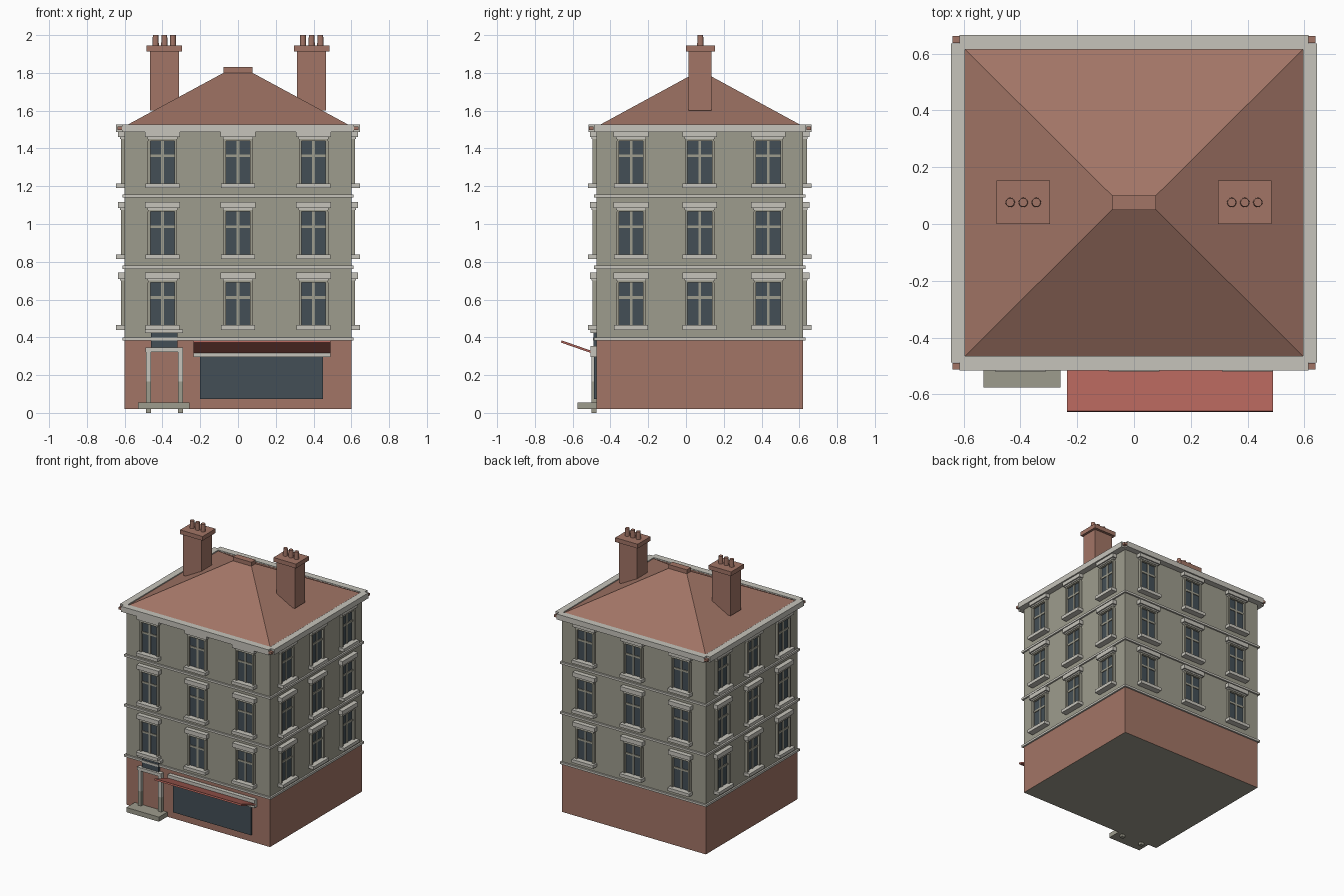
import bpy, bmesh
from math import pi, atan2, hypot
from mathutils import Matrix, Vector

cube = bpy.data.objects.get("Cube")
if cube:
    bpy.data.objects.remove(cube, do_unlink=True)


def material(name, *rgb):
    lin = [((c / 255 + 0.055) / 1.055) ** 2.4 for c in rgb] + [1]
    m = bpy.data.materials.new(name)
    m.use_nodes = True
    m.diffuse_color = lin
    m.node_tree.nodes["Principled BSDF"].inputs["Base Color"].default_value = lin
    return m


BRICK = material("terracotta_brick", 162, 117, 102)
STONE = material("grey_stone", 158, 156, 141)
TRIM = material("pale_trim", 198, 196, 187)
GLASS = material("dark_glass", 68, 79, 86)
RED = material("awning_red", 174, 98, 88)

# Wall planes: half width, front, back and the depth centre
W, F, B = 0.6, -0.475, 0.62
MID = (F + B) / 2


def add_box(bm, x, y, z, mat=0):
    """Add a box spanning the (low, high) pairs x, y and z."""
    lo, hi = Vector((x[0], y[0], z[0])), Vector((x[1], y[1], z[1]))
    mtx = Matrix.Translation((lo + hi) / 2) @ Matrix.Diagonal((*(hi - lo), 1))
    for v in bmesh.ops.create_cube(bm, size=1, matrix=mtx)["verts"]:
        for f in v.link_faces:
            f.material_index = mat


def finish(name, bm, *mats):
    mesh = bpy.data.meshes.new(name)
    bm.to_mesh(mesh)
    bm.free()
    for m in mats:
        mesh.materials.append(m)
    ob = bpy.data.objects.new(name, mesh)
    bpy.context.collection.objects.link(ob)
    return ob


def box(name, mat, x, y, z):
    bm = bmesh.new()
    add_box(bm, x, y, z)
    return finish(name, bm, mat)


def around(name, mat, out, z):
    """A slab following the whole wall outline, pushed out evenly."""
    return box(name, mat, (-W - out, W + out), (F - out, B + out), z)


# Walls: brick shop floor with a stone underside, stone floors above
ground = around("ground_floor_walls", BRICK, 0, (0.02, 0.39))
ground.data.materials.append(STONE)
for p in ground.data.polygons:
    p.material_index = int(p.normal.z < -0.5)
around("upper_walls", STONE, 0, (0.39, 1.5))
for i, z in enumerate((0.384, 0.763, 1.14)):
    around(f"string_course_{i + 1}", TRIM, 0.012, (z, z + 0.016))

# Cornice strips, with open corners holding small brick blocks
CORNICE = (1.487, 1.528)
for side, s in (("right", -1), ("left", 1)):
    xs = sorted((s * (W - 0.005), s * (W + 0.045)))
    box(f"cornice_{side}", TRIM, xs, (F - 0.012, B + 0.015), CORNICE)
    for end, y in (("front", F - 0.026), ("back", B + 0.029)):
        x = s * (W + 0.027)
        box(f"corner_block_{end}_{side}", BRICK, (x - 0.012, x + 0.012),
            (y - 0.012, y + 0.012), (1.498, 1.515))
for end, ys in (("front", (F - 0.04, F + 0.01)), ("back", (B - 0.005, B + 0.045))):
    box(f"cornice_{end}", TRIM, (-W - 0.015, W + 0.015), ys, CORNICE)

# Hipped roof: a box whose top face is narrowed, plus ridge block
bm = bmesh.new()
add_box(bm, (-0.595, 0.595), (-0.465, 0.615), (1.52, 1.8))
for v in bm.verts:
    if v.co.z > 1.7:
        v.co.x = 0.077 if v.co.x > 0 else -0.077
        v.co.y = 0.1 if v.co.y > 0 else 0.05
finish("hipped_roof", bm, BRICK)
box("roof_ridge", BRICK, (-0.077, 0.077), (0.05, 0.1), (1.79, 1.83))

# Chimneys with caps and three pots each
for side, cx in (("right", -0.39), ("left", 0.39)):
    box(f"chimney_stack_{side}", BRICK, (cx - 0.077, cx + 0.077), (0.012, 0.135), (1.6, 1.92))
    box(f"chimney_cap_{side}", BRICK, (cx - 0.094, cx + 0.094), (0, 0.154), (1.912, 1.944))
    bm = bmesh.new()
    for k in (-1, 0, 1):
        at = Matrix.Translation((cx + k * 0.046, 0.076, 1.971))
        bmesh.ops.create_cone(bm, cap_ends=True, segments=12, radius1=0.017,
                              radius2=0.015, depth=0.058, matrix=at)
    finish(f"chimney_pots_{side}", bm, BRICK)

# One window facing -y, its wall plane at y = 0 and sill underside at z = 0
bm = bmesh.new()
add_box(bm, (-0.066, 0.066), (-0.004, 0.002), (0.02, 0.26), 2)        # panes
add_box(bm, (-0.09, 0.09), (-0.045, 0), (0, 0.024), 1)                # sill
add_box(bm, (-0.08, 0.08), (-0.024, 0), (0.26, 0.272), 1)             # moulding
add_box(bm, (-0.092, 0.092), (-0.034, 0), (0.27, 0.302), 1)           # lintel
add_box(bm, (-0.076, 0.076), (-0.02, 0), (0.25, 0.262), 0)            # head
for s in (-1, 1):
    add_box(bm, sorted((s * 0.064, s * 0.078)), (-0.02, 0), (0.024, 0.25), 0)
add_box(bm, (-0.007, 0.007), (-0.009, 0), (0.024, 0.25), 0)           # mullion
add_box(bm, (-0.065, 0.065), (-0.009, 0), (0.164, 0.178), 0)          # transom
window = finish("window", bm, STONE, TRIM, GLASS)

# Repeat it: three per wall on three floors
walls = {
    "front": (0, lambda u: (u * 0.4, F)),
    "left": (pi / 2, lambda u: (W, MID + u * 0.363)),
    "back": (pi, lambda u: (u * 0.4, B)),
    "right": (-pi / 2, lambda u: (-W, MID + u * 0.363)),
}
for wall, (angle, place) in walls.items():
    for floor in range(3):
        for u in (-1, 0, 1):
            ob = bpy.data.objects.new(f"window_{wall}_{floor + 1}_{u + 2}", window.data)
            ob.location = (*place(u), 0.44 + 0.375 * floor)
            ob.rotation_euler.z = angle
            bpy.context.collection.objects.link(ob)
bpy.data.objects.remove(window)

# Shop front: glazing, fascia and an awning tilted up away from the wall
box("shop_window", GLASS, (-0.2, 0.45), (F - 0.012, F + 0.01), (0.073, 0.31))
box("shop_fascia", TRIM, (-0.235, 0.49), (F - 0.03, F), (0.295, 0.355))
inner, outer = Vector((0.1275, F - 0.01, 0.317)), Vector((0.1275, -0.66, 0.378))
d = inner - outer
awning = box("awning", RED, (-0.3625, 0.3625), (-d.length / 2, d.length / 2), (-0.006, 0.006))
awning.location = (inner + outer) / 2
awning.rotation_euler.x = atan2(d.z, hypot(d.x, d.y))

# Doorway: step, two-tone posts, lintel, fanlight and hood
box("door_step", STONE, (-0.53, -0.258), (-0.575, F), (0.02, 0.055))
for side, x in (("right", -0.474), ("left", -0.304)):
    xs = (x - 0.014, x + 0.014)
    box(f"door_post_base_{side}", STONE, xs, (F - 0.024, F), (0, 0.165))
    box(f"door_post_{side}", TRIM, xs, (F - 0.024, F), (0.165, 0.325))
box("door_lintel", TRIM, (-0.49, -0.29), (F - 0.03, F), (0.322, 0.346))
box("fanlight", GLASS, (-0.46, -0.32), (F - 0.014, F), (0.346, 0.425))
box("fanlight_bar", TRIM, (-0.46, -0.32), (F - 0.018, F), (0.384, 0.4))
box("door_hood", TRIM, (-0.492, -0.292), (F - 0.03, F), (0.422, 0.442))
